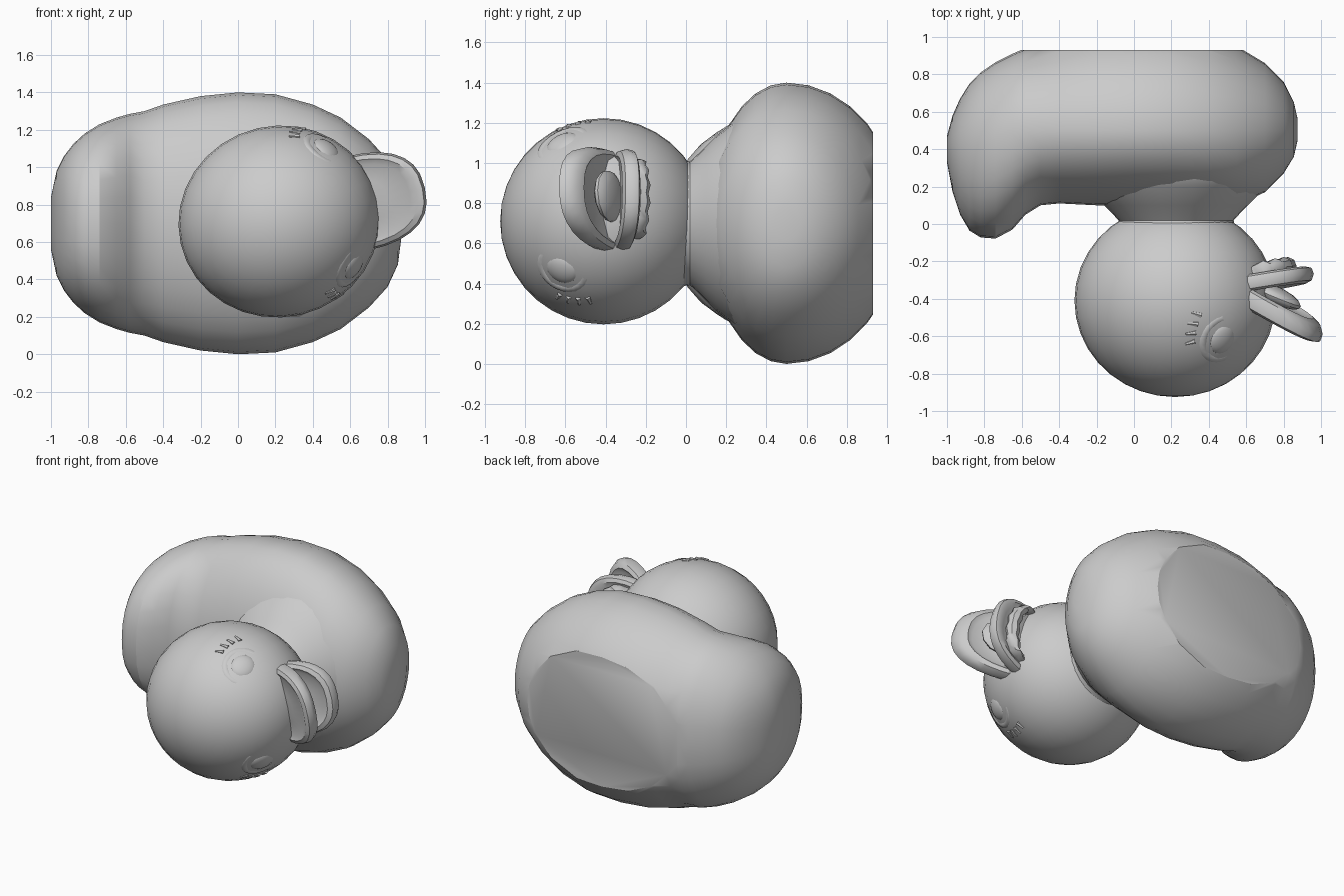
import bpy, bmesh, math
from math import sin, cos, pi, radians
from mathutils import Vector, Matrix

if "Cube" in bpy.data.objects:
    bpy.data.objects.remove(bpy.data.objects["Cube"])

HEAD = Vector((0.22, -0.41, 0.71))
YAW = radians(13)


def finish(bm, name, angle=40):
    bmesh.ops.recalc_face_normals(bm, faces=bm.faces[:])
    me = bpy.data.meshes.new(name)
    bm.to_mesh(me)
    bm.free()
    ob = bpy.data.objects.new(name, me)
    bpy.context.collection.objects.link(ob)
    bpy.ops.object.select_all(action='DESELECT')
    ob.select_set(True)
    bpy.context.view_layer.objects.active = ob
    bpy.ops.object.shade_smooth_by_angle(angle=radians(angle))
    return ob


def spow(v, p):
    return math.copysign(abs(v) ** p, v)


def loft(bm, rings, closed=False):
    """Skin a list of closed point rings; cap the ends unless closed."""
    vs = [[bm.verts.new(p) for p in r] for r in rings]
    n = len(vs[0])
    pairs = list(zip(vs, vs[1:])) + ([(vs[-1], vs[0])] if closed else [])
    for a, b in pairs:
        for i in range(n):
            j = (i + 1) % n
            bm.faces.new((a[i], a[j], b[j], b[i]))
    if not closed:
        bm.faces.new(vs[0])
        bm.faces.new(vs[-1])


def hp(f, s, u):
    """Head space (forward, side, up) to world; the toy's up is -y."""
    return HEAD + Vector((f * cos(YAW) - s * sin(YAW), -u, f * sin(YAW) + s * cos(YAW)))


def on_head(az, el, r=1.0):
    """Point on the head surface and its outward normal."""
    d = Vector((cos(el) * cos(az), cos(el) * sin(az), sin(el)))
    p = hp(*(d * 0.515 * r))
    return p, (p - HEAD).normalized()


def frame(p, n, up=Vector((0, -1, 0))):
    x = up.cross(n).normalized()
    m = Matrix((x, n.cross(x), n)).transposed().to_4x4()
    m.translation = p
    return m


# Body: sections along x (x, top y, bottom y, half width), base cut flat
secs = [(.873, .44, .57, .08), (.855, .36, .65, .22), (.8, .27, .76, .34), (.7, .17, .86, .45),
        (.55, .1, .95, .565), (.4, .1, 1.02, .635), (.2, .1, 1.07, .69), (0, .1, 1.07, .70),
        (-.2, .1, 1.06, .68), (-.4, .11, 1.01, .635), (-.5, .1, .97, .60), (-.58, .05, .94, .585),
        (-.65, -.03, .91, .565), (-.74, -.078, .865, .53), (-.82, -.072, .81, .48), (-.88, -.035, .75, .425),
        (-.93, .05, .67, .36), (-.97, .17, .58, .28), (-1.0, .33, .47, .14)]
rings = []
for x, yt, yb, w in secs:
    mid = min(0.5, yt + (yb - yt) * 0.55)
    p = 0.86 if x < -0.52 else 1.0
    ring = []
    for i in range(32):
        a = 2 * pi * i / 32
        s = sin(a)
        y = mid + (s * (yb - mid) if s > 0 else s * (mid - yt))
        ring.append((x, y, 0.70 + spow(cos(a), p) * w))
    rings.append(ring)
bm = bmesh.new()
loft(bm, rings)
bmesh.ops.bisect_plane(bm, geom=bm.verts[:] + bm.edges[:] + bm.faces[:], plane_co=(0, .93, 0),
                       plane_no=(0, 1, 0), clear_outer=True)
bmesh.ops.holes_fill(bm, edges=[e for e in bm.edges if e.is_boundary], sides=0)
finish(bm, "body", 30)

# Neck: flared collar between body and head
bm = bmesh.new()
loft(bm, [[(.225 + r * cos(2 * pi * i / 32), y, .70 + r * sin(2 * pi * i / 32)) for i in range(32)]
          for y, r in [(-.06, .335), (-.035, .315), (.02, .308), (.06, .345), (.1, .385), (.15, .435),
                       (.2, .475), (.27, .53), (.36, .54)]])
finish(bm, "neck")

# Head: slightly stretched ball
bm = bmesh.new()
bmesh.ops.create_uvsphere(bm, u_segments=32, v_segments=18, radius=1)
for v in bm.verts:
    f, s, u = v.co
    v.co = hp(f * .54, s * .512, u * .515)
finish(bm, "head")


def bill(name, length, width, base, rise, thick):
    """Squarish half-round plate fanning from the mouth, with a thick rolled lip."""
    n = 16

    def pt(k, t, off=0):
        c, s = spow(cos(t), .8), spow(sin(t), .8)
        return hp(.42 + length * k * c, width * k * s, base + rise * k * c + off)
    prof = [(.05, thick), (.5, thick * .9), (.85, thick * .75), (.96, thick), (1.06, thick * .75),
            (1.1, 0), (1.06, -thick * .75), (.96, -thick), (.85, -thick * .6), (.5, -thick * .5), (.05, -thick * .5)]
    bm = bmesh.new()
    loft(bm, [[pt(k, radians(-105 + 210 * i / n), o) for k, o in prof] for i in range(n + 1)])
    return finish(bm, name)


bill("upper_bill", .345, .235, -.03, .195, .06)
bill("lower_bill", .30, .23, -.09, -.05, -.045)

# Tongue
bm = bmesh.new()
bmesh.ops.create_uvsphere(bm, u_segments=12, v_segments=8, radius=1)
for v in bm.verts:
    f, s, u = v.co
    v.co = hp(.55 + .14 * f, .13 * s, -.03 + .05 * u + .06 * f)
finish(bm, "tongue")

# Folded skin under the lower bill
bm = bmesh.new()
rings = []
for i in range(13):
    t = radians(-80 + 160 * i / 12)
    c = .038 + .012 * (i % 2)
    rings.append([hp(.47 + .14 * cos(t) + c * cos(a), .2 * sin(t), -.15 - .035 * cos(t) + c * sin(a))
                  for a in [2 * pi * j / 8 for j in range(8)]])
loft(bm, rings)
finish(bm, "chin_fold")

for side, label in ((1, "left"), (-1, "right")):
    # Eyeball: shallow dome
    m = frame(*on_head(side * radians(44), radians(24), .965))
    bm = bmesh.new()
    bmesh.ops.create_uvsphere(bm, u_segments=20, v_segments=12, radius=1,
                              matrix=m @ Matrix.Diagonal((.082, .09, .038, 1)))
    finish(bm, label + "_eye")
    # Socket rim: low swelling around the eye
    m = frame(*on_head(side * radians(44), radians(24), .955))
    bm = bmesh.new()
    loft(bm, [[m @ Vector(((.108 + .03 * cos(b)) * cos(a), (.115 + .03 * cos(b)) * sin(a), .017 * sin(b)))
               for b in [2 * pi * j / 8 for j in range(8)]]
              for a in [2 * pi * i / 24 for i in range(24)]], closed=True)
    finish(bm, label + "_eye_rim", 60)
    # Lashes: short tapered tufts behind the eye
    bm = bmesh.new()
    for el, az in ((8, 64), (14, 66), (20, 67), (26, 67)):
        p, n = on_head(side * radians(az), radians(el), .995)
        q, _ = on_head(side * radians(az + 6), radians(el + (el - 17) * .2), 1.0)
        m = frame(p, n, (q - p).normalized())
        bmesh.ops.create_cone(bm, cap_ends=True, segments=6, radius1=.015, radius2=.007, depth=.055,
                              matrix=m @ Matrix.Rotation(-pi / 2, 4, 'X'))
    finish(bm, label + "_lashes")
